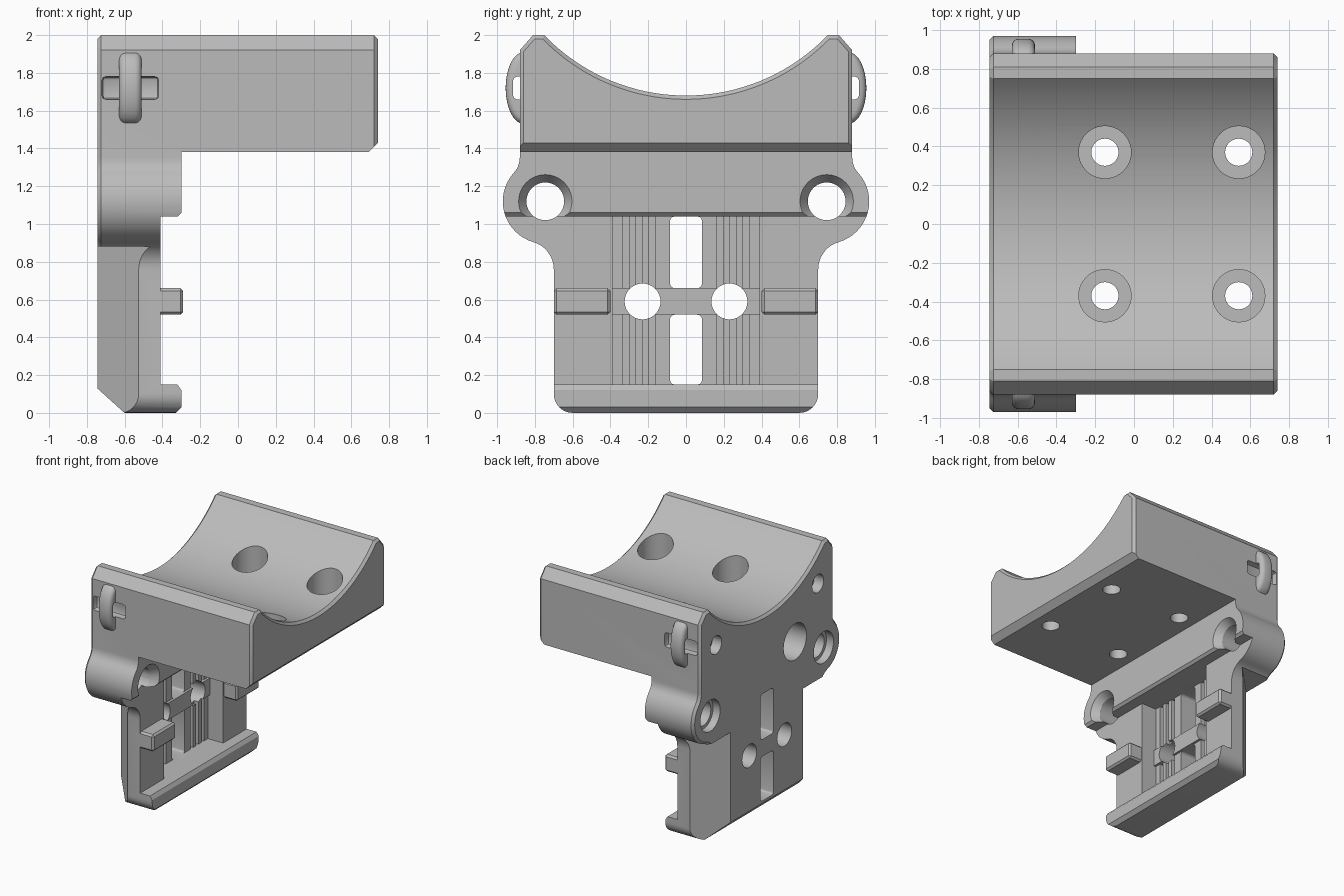
import bpy, bmesh
from math import sin, cos, radians, pi
from mathutils import Matrix, Vector

if "Cube" in bpy.data.objects:
    bpy.data.objects.remove(bpy.data.objects["Cube"])

grey = bpy.data.materials.new("plain grey")
grey.use_nodes = True
grey.diffuse_color = (0.5, 0.5, 0.5, 1)
grey.node_tree.nodes["Principled BSDF"].inputs["Base Color"].default_value = (0.5, 0.5, 0.5, 1)


def make(name, bm):
    bmesh.ops.recalc_face_normals(bm, faces=bm.faces)
    mesh = bpy.data.meshes.new(name)
    bm.to_mesh(mesh)
    bm.free()
    mesh.materials.append(grey)
    obj = bpy.data.objects.new(name, mesh)
    bpy.context.collection.objects.link(obj)
    return obj


def prism(name, pts, axis, lo, hi):
    """Extrude a flat outline along one axis; pts hold the other two axes in order."""
    bm = bmesh.new()

    def place(p, h):
        v = list(p)
        v.insert(axis, h)
        return bm.verts.new(v)
    a = [place(p, lo) for p in pts]
    b = [place(p, hi) for p in pts]
    bm.faces.new(a)
    bm.faces.new(b[::-1])
    for i in range(len(pts)):
        j = (i + 1) % len(pts)
        bm.faces.new((a[i], a[j], b[j], b[i]))
    return make(name, bm)


def box(name, x, y, z):
    return prism(name, [(x[0], y[0]), (x[1], y[0]), (x[1], y[1]), (x[0], y[1])], 2, *z)


def drill(axis, u, v, lo, hi, r, r_hi=None):
    """Round cutter along x or z, optionally tapered."""
    bm = bmesh.new()
    mid = (lo + hi) / 2
    if axis == 0:
        m = Matrix.Translation((mid, u, v)) @ Matrix.Rotation(pi / 2, 4, "Y")
    else:
        m = Matrix.Translation((u, v, mid))
    bmesh.ops.create_cone(bm, cap_ends=True, segments=40, radius1=r,
                          radius2=r_hi or r, depth=hi - lo, matrix=m)
    return make("cutter", bm)


def bake(obj):
    dg = bpy.context.evaluated_depsgraph_get()
    mesh = bpy.data.meshes.new_from_object(obj.evaluated_get(dg))
    obj.modifiers.clear()
    obj.data = mesh


def bevel(obj, width, segments=1):
    m = obj.modifiers.new("bevel", "BEVEL")
    m.width, m.segments = width, segments
    m.limit_method, m.angle_limit = "ANGLE", radians(60)
    m.use_clamp_overlap = False
    bake(obj)
    return obj


def combine(obj, other, mode="DIFFERENCE"):
    m = obj.modifiers.new("combine", "BOOLEAN")
    m.operation, m.object, m.solver = mode, other, "EXACT"
    bake(obj)
    bpy.data.objects.remove(other)


def arc(cy, cz, r, start, end, n):
    angles = [radians(start + (end - start) * i / n) for i in range(n + 1)]
    return [(cy + r * cos(t), cz + r * sin(t)) for t in angles]


# Full outline: foot corner, waist, side lobe, shoulder, top lip, saddle
half = (arc(0.6, 0.1, 0.1, -90, 0, 8) + arc(0.85, 0.76, 0.15, 180, 106.3, 9)
        + arc(0.745, 1.12, 0.225, -73.7, 42.3, 16)[1:] + arc(1.0, 1.352, 0.12, 222.3, 180, 6)[1:]
        + [(0.88, 1.92), (0.81, 2.0)] + arc(0, 2.72, 1.04, -43.85, -90, 24))
outline = half + [(-y, z) for y, z in reversed(half[:-1])]
body = bevel(prism("saddle_bracket", outline, 0, -0.745, 0.74), 0.02)

# Side profile: everything in front of the plate and under the saddle block
combine(body, prism("cutter", [
    (1, -0.1), (-0.33, -0.1), (-0.33, 0), (-0.3, 0.03), (-0.3, 0.12), (-0.32, 0.15),
    (-0.41, 0.15), (-0.41, 1.04), (-0.32, 1.04), (-0.3, 1.06), (-0.3, 1.38),
    (0.69, 1.38), (0.76, 1.45), (1, 1.45)], 1, -1.2, 1.2))

# Sloped heel and slanted back corners of the lower plate
combine(body, prism("cutter", [(-0.845, 0.22), (-0.845, -0.1), (-0.49, -0.1)], 1, -1, 1))
for s in (1, -1):
    combine(body, prism("cutter", [(-0.8, 0.42 * s), (-0.33, 0.9 * s), (-0.8, 0.9 * s)],
                        2, -0.1, 0.88))

# Belt recess with a raised bar, grooves and slots
for z in ((0.15, 0.52), (0.66, 1.04)):
    combine(body, box("cutter", (-0.55, -0.2), (-0.39, 0.39), z))
    combine(body, bevel(box("cutter", (-1, 0), (-0.085, 0.085), z), 0.025, 3))
    for s in (1, -1):
        for y in (0.18, 0.25, 0.32):
            combine(body, box("cutter", (-0.59, -0.5), (s * y - 0.017, s * y + 0.017), z))
combine(body, box("cutter", (-0.53, -0.2), (-0.39, 0.39), (0.5, 0.68)))

for s in (1, -1):
    # Cross ribs
    ys = sorted((0.4 * s, 0.7 * s))
    combine(body, bevel(box("rib", (-0.45, -0.29), ys, (0.52, 0.66)), 0.015), "UNION")
    # Strap loop with its tunnel
    loop = prism("loop", [(0.86 * s + 0.095 * cos(t * pi / 16), 1.72 + 0.19 * sin(t * pi / 16))
                          for t in range(32)], 0, -0.63, -0.51)
    combine(body, bevel(loop, 0.035, 4), "UNION")
    ys = sorted((0.83 * s, 0.915 * s))
    combine(body, bevel(box("cutter", (-0.72, -0.42), ys, (1.66, 1.78)), 0.02, 2))
    # Rod sockets in the lobes
    combine(body, drill(0, 0.745 * s, 1.12, -1, 0, 0.1))
    combine(body, drill(0, 0.745 * s, 1.12, -0.36, -0.28, 0.1, 0.155))
    combine(body, drill(0, 0.745 * s, 1.12, -0.9, -0.68, 0.13))
    # Lower screw holes and small back holes
    combine(body, drill(0, 0.23 * s, 0.59, -1, 0, 0.095))
    combine(body, drill(0, 0.67 * s, 1.68, -0.9, -0.66, 0.075))
    combine(body, drill(0, 0.67 * s, 1.68, -0.9, -0.5, 0.05))
    # Counterbored saddle holes
    for x in (-0.15, 0.54):
        combine(body, drill(2, x, 0.37 * s, 1.2, 2.4, 0.07))
        combine(body, drill(2, x, 0.37 * s, 1.52, 2.4, 0.135))

# Single large blind hole in the back
combine(body, drill(0, -0.37, 1.31, -0.9, -0.42, 0.15))

bpy.ops.object.select_all(action="DESELECT")
body.select_set(True)
bpy.context.view_layer.objects.active = body
bpy.ops.object.shade_smooth_by_angle(angle=radians(30))
